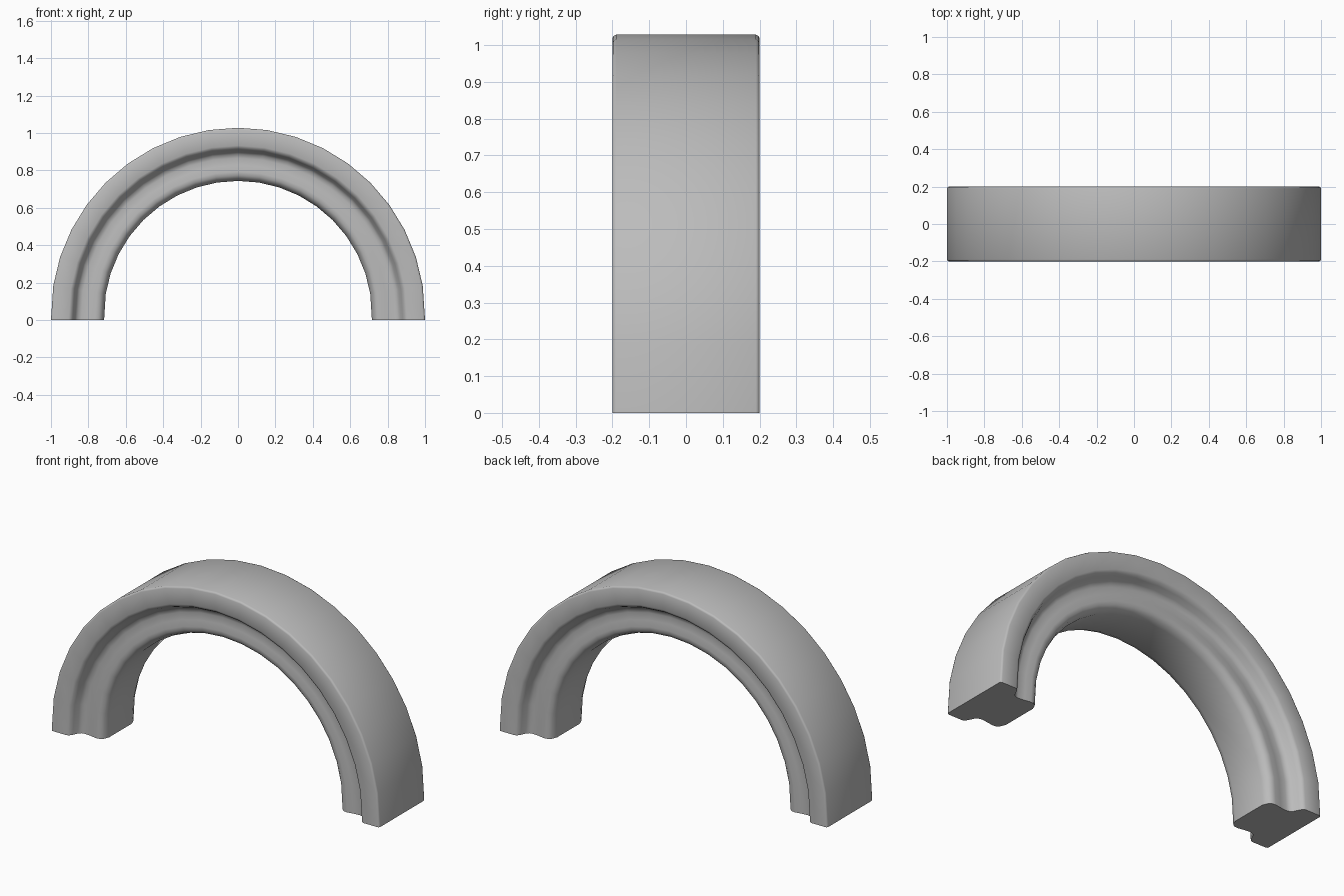
import bpy, bmesh
from math import sin, cos, pi

cube = bpy.data.objects.get("Cube")
if cube:
    bpy.data.objects.remove(cube)

STEPS = 20      # segments around the arch
RISE = 0.028    # short straight foot below the half circle

# Half of the moulding section: (radius, half depth), outer face to inner face
half = [(1.0, 0.19), (0.997, 0.197), (0.99, 0.2), (0.905, 0.2), (0.892, 0.194),
        (0.882, 0.178), (0.87, 0.152), (0.858, 0.139), (0.838, 0.134),
        (0.8, 0.138), (0.765, 0.144), (0.745, 0.142), (0.728, 0.129), (0.716, 0.1)]
section = [(r, -d) for r, d in half] + [(r, d) for r, d in reversed(half)]

# Plain grey surface
grey = bpy.data.materials.new("plain grey")
grey.use_nodes = True
colour = (0.5, 0.5, 0.5, 1)
grey.diffuse_color = colour
grey.node_tree.nodes["Principled BSDF"].inputs["Base Color"].default_value = colour

# Sweep the section around the half circle
bm = bmesh.new()
rings = []
for i in range(STEPS + 1):
    a = pi * i / STEPS
    lift = 0 if i in (0, STEPS) else RISE
    rings.append([bm.verts.new((r * cos(a), y, r * sin(a) + lift)) for r, y in section])
n = len(section)
for lower, upper in zip(rings, rings[1:]):
    for j in range(n):
        k = (j + 1) % n
        bm.faces.new((lower[j], lower[k], upper[k], upper[j]))

# Flat feet
bm.faces.new(rings[0])
bm.faces.new(rings[-1])
bmesh.ops.recalc_face_normals(bm, faces=bm.faces)

mesh = bpy.data.meshes.new("arch_moulding")
bm.to_mesh(mesh)
bm.free()
mesh.materials.append(grey)
arch = bpy.data.objects.new("arch_moulding", mesh)
bpy.context.collection.objects.link(arch)

# Smooth sides, crisp feet
bpy.ops.object.select_all(action="DESELECT")
arch.select_set(True)
bpy.context.view_layer.objects.active = arch
bpy.ops.object.shade_smooth_by_angle(angle=0.8)
